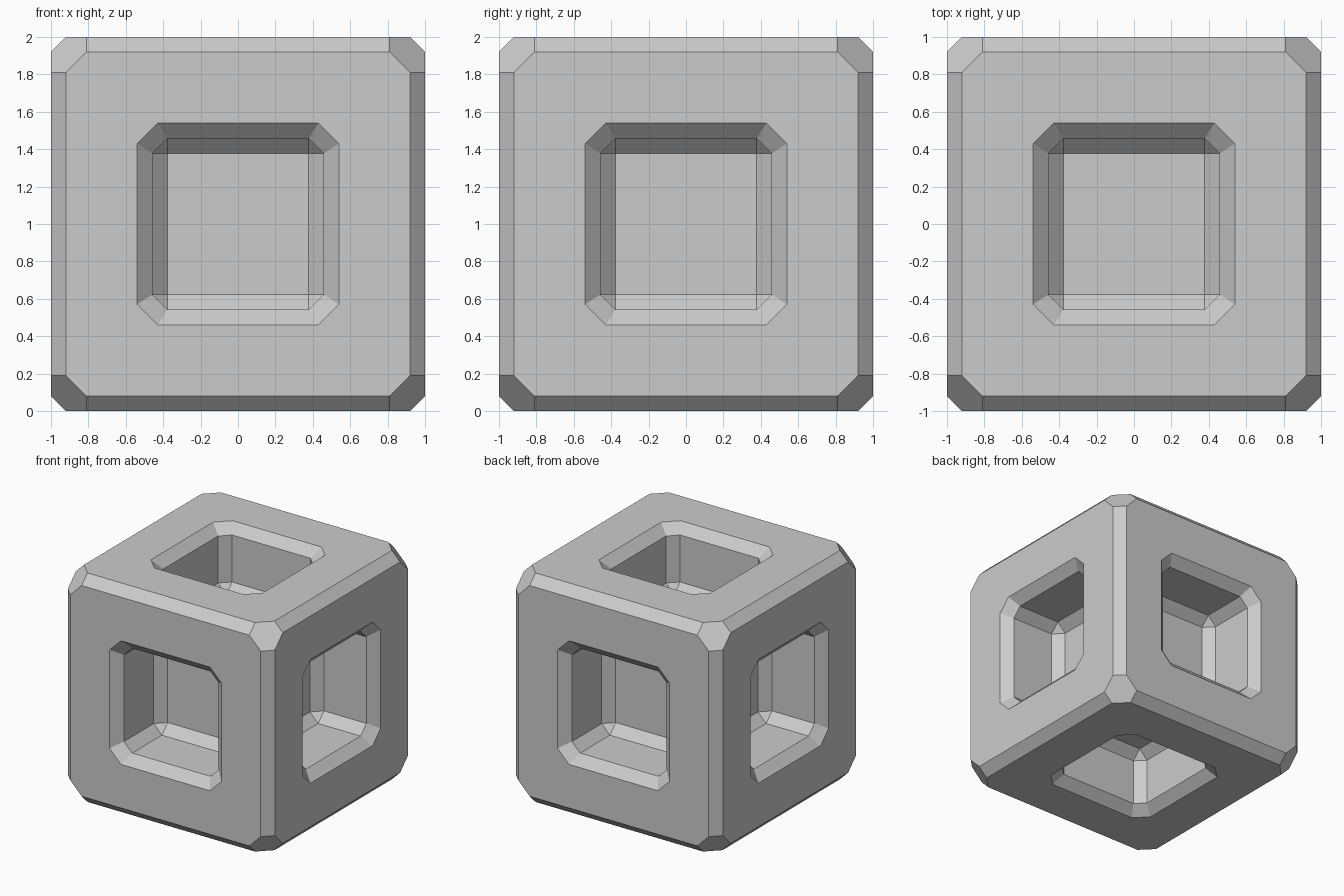
import bpy
import bmesh
from itertools import permutations, product
from mathutils import Vector

cube = bpy.data.objects.get("Cube")
if cube:
    bpy.data.objects.remove(cube, do_unlink=True)

OUTER, WIDE, NARROW = 1.0, 0.92, 0.81   # shell plane, face half-width, corner cut

# Chamfered shell: hull of every signed ordering of the three distances
bm = bmesh.new()
for order in permutations((OUTER, WIDE, NARROW)):
    for signs in product((-1, 1), repeat=3):
        bm.verts.new([d * s for d, s in zip(order, signs)])
bmesh.ops.convex_hull(bm, input=bm.verts[:])
bmesh.ops.dissolve_limit(bm, angle_limit=0.01, verts=bm.verts[:], edges=bm.edges[:])


def place(co, depth, wide, narrow):
    """Move a shell corner to the matching corner of a recess ring."""
    def remap(c):
        d = min(((OUTER, depth), (WIDE, wide), (NARROW, narrow)),
                key=lambda pair: abs(abs(c) - pair[0]))[1]
        return d if c > 0 else -d
    return Vector([remap(c) for c in co])


# Recess rings: rim, bevelled lip, wall foot, floor
rings = [(1.0, 0.54, 0.43), (0.92, 0.458, 0.378),
         (0.51, 0.458, 0.378), (0.43, 0.378, 0.378)]
for side in [f for f in bm.faces if len(f.verts) == 8]:
    corners = [v.co.copy() for v in side.verts]
    loop = list(side.verts)
    bm.faces.remove(side)
    for ring in rings:
        inner = [bm.verts.new(place(c, *ring)) for c in corners]
        for i in range(8):
            j = (i + 1) % 8
            bm.faces.new((loop[i], loop[j], inner[j], inner[i]))
        loop = inner
    bm.faces.new(loop)

bmesh.ops.remove_doubles(bm, verts=bm.verts[:], dist=0.001)
bmesh.ops.recalc_face_normals(bm, faces=bm.faces[:])
bmesh.ops.translate(bm, verts=bm.verts[:], vec=(0, 0, 1))

mesh = bpy.data.meshes.new("recessed_block")
bm.to_mesh(mesh)
bm.free()
block = bpy.data.objects.new("recessed_block", mesh)
bpy.context.collection.objects.link(block)

# Plain grey
grey = bpy.data.materials.new("light_grey")
grey.use_nodes = True
color = (0.6, 0.6, 0.6, 1)
grey.diffuse_color = color
grey.node_tree.nodes["Principled BSDF"].inputs["Base Color"].default_value = color
mesh.materials.append(grey)
